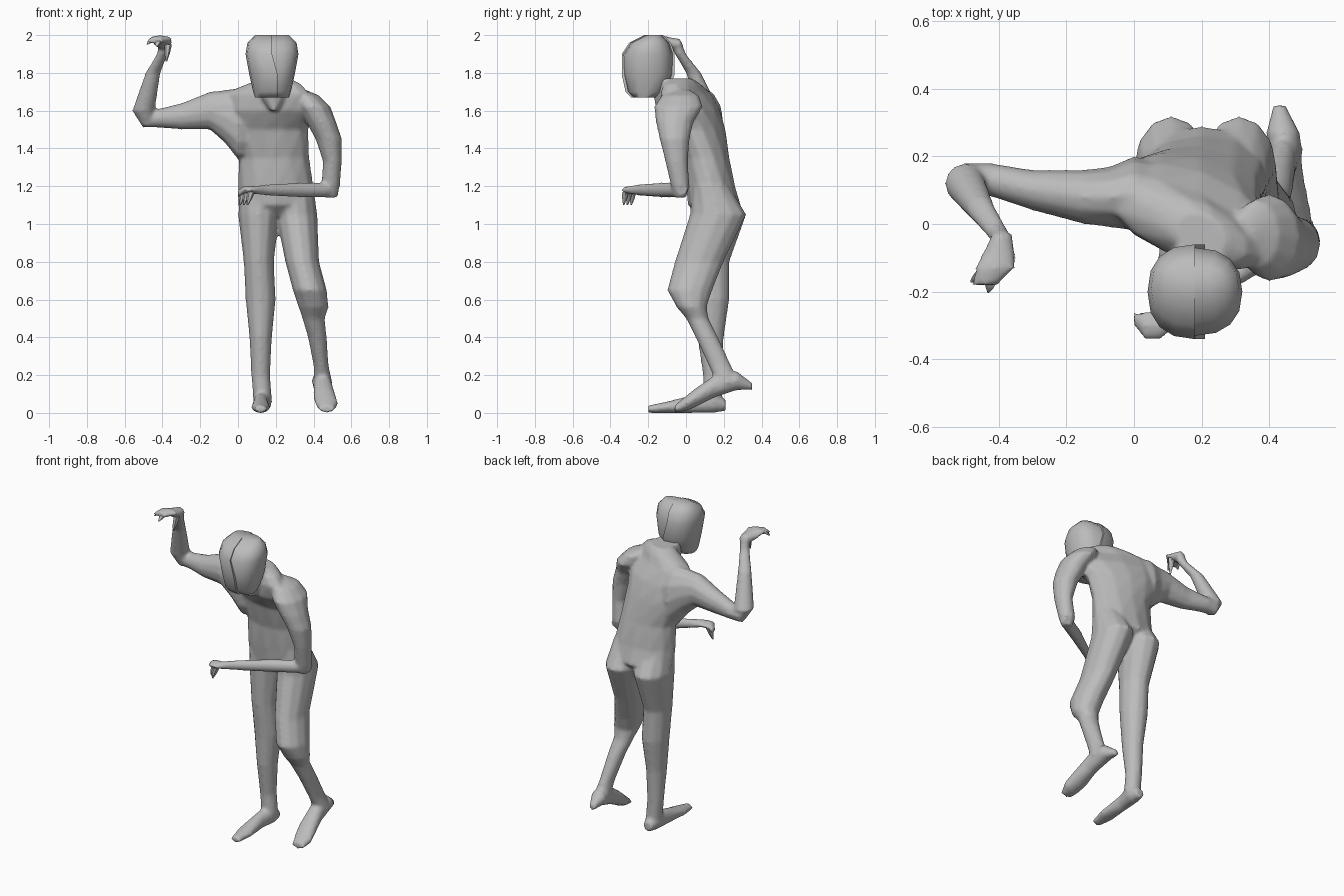
import bpy
import bmesh
from math import sin, cos, pi, radians
from mathutils import Matrix, Vector

if "Cube" in bpy.data.objects:
    bpy.data.objects.remove(bpy.data.objects["Cube"], do_unlink=True)

# Single plain clay colour
clay = bpy.data.materials.new("clay_grey")
clay.use_nodes = True
colour = (.5, .5, .5, 1)
clay.diffuse_color = colour
clay.node_tree.nodes["Principled BSDF"].inputs["Base Color"].default_value = colour

# Directions spanning a ring for each loft axis
right, back, up = Matrix.Identity(3)
SPAN = {"x": (back, up), "y": (right, up), "z": (right, back)}


def rounded(value, power):
    """Signed power, used to make a ring boxier than an ellipse."""
    return abs(value) ** power * (1 if value >= 0 else -1)


def loft(name, axis, rings, sides=12, power=1, start=0, sweep=2 * pi, twist=0):
    """Skin a row of rings, each (x, y, z, radius) with an optional second radius.

    Twist turns the rings about the vertical, in degrees per unit above the waist.
    """
    u, v = SPAN[axis]
    steps = sides if sweep > pi else sides - 1
    bm = bmesh.new()
    loops = []
    for x, y, z, radius, *other in rings:
        depth = other[0] if other else radius
        turn = Matrix.Rotation(radians(twist * max(0, z - 1.2)), 3, "Z")
        loop = []
        for i in range(sides):
            angle = start + sweep * i / steps
            offset = u * radius * rounded(cos(angle), power)
            offset += v * depth * rounded(sin(angle), power)
            loop.append(bm.verts.new(Vector((x, y, z)) + turn @ offset))
        loops.append(loop)
    for low, high in zip(loops, loops[1:]):
        for i in range(sides):
            j = (i + 1) % sides
            bm.faces.new((low[i], low[j], high[j], high[i]))
    bm.faces.new(loops[0])
    bm.faces.new(loops[-1])
    bmesh.ops.recalc_face_normals(bm, faces=bm.faces)
    mesh = bpy.data.meshes.new(name)
    bm.to_mesh(mesh)
    bm.free()
    mesh.materials.append(clay)
    obj = bpy.data.objects.new(name, mesh)
    bpy.context.collection.objects.link(obj)
    bpy.ops.object.select_all(action="DESELECT")
    obj.select_set(True)
    bpy.context.view_layer.objects.active = obj
    bpy.ops.object.shade_smooth_by_angle(angle=radians(55))
    return obj


def finger(name, base, tip):
    """Short tapering claw-like finger."""
    base, tip = Vector(base), Vector(tip)
    middle = (base + tip) / 2
    loft(name, "z", [(*base, .02), (*middle, .015), (*tip, .004)], sides=6)


# Head in two halves; the face seam steps sideways below the brow
head_profile = [
    (-.22, 1.67, .09, .07),
    (-.21, 1.7, .1, .11),
    (-.2, 1.79, .12, .14),
    (-.2, 1.9, .14, .14),
    (-.19, 1.96, .13, .11),
    (-.17, 2, .09, .05),
]
for side, start, shift, inset in (("right", pi / 2, .03, 0), ("left", -pi / 2, 0, .01)):
    rings = []
    for y, z, width, depth in head_profile:
        step = shift if z < 1.85 else 0
        rings.append((.18 + step, y, z, width + step, depth - inset))
    loft(f"head_{side}_half", "z", rings, sides=9, power=.85, start=start, sweep=pi)

# Claw fingers of the raised right hand and the drooping left hand
finger("right_index_finger", (-.42, -.16, 1.97), (-.43, -.2, 1.94))
finger("right_outer_finger", (-.45, -.15, 1.98), (-.48, -.17, 1.95))
finger("right_thumb", (-.37, -.1, 1.95), (-.38, -.12, 1.86))
for i, label in enumerate(("index", "middle", "outer")):
    x, y = .03 + i / 50, -.28 - i / 50
    finger(f"left_{label}_finger", (x, y, 1.17), (x - .02, y - .01, 1.1))

# Torso, twisted so that the left shoulder comes forward
torso = loft("torso", "z", [
    (.2, .15, 1.04, .14, .08),
    (.2, .15, 1.1, .2, .14),
    (.2, .13, 1.2, .2, .13),
    (.19, .11, 1.35, .19, .12),
    (.16, .08, 1.5, .22, .12),
    (.16, .03, 1.6, .26, .13),
    (.15, 0, 1.69, .25, .1),
    (.19, -.02, 1.74, .16, .08),
    (.2, -.03, 1.77, .08, .06),
], twist=-50)
neck = loft("neck", "z", [
    (.19, -.13, 1.6, .02, .03),
    (.19, -.1, 1.67, .07),
    (.19, -.12, 1.77, .08),
])

# Raised right arm
right_upper_arm = loft("right_upper_arm", "x", [
    (.14, .1, 1.5, .07, .15),
    (0, .09, 1.53, .11, .19),
    (-.07, .08, 1.57, .09, .14),
    (-.15, .08, 1.6, .08, .1),
    (-.3, .1, 1.57, .06, .07),
    (-.42, .13, 1.56, .05),
    (-.5, .14, 1.56, .04, .05),
    (-.54, .13, 1.59, .02),
])
right_forearm = loft("right_forearm", "z", [
    (-.48, .13, 1.52, .03),
    (-.5, .12, 1.6, .06),
    (-.45, .04, 1.8, .04),
    (-.4, -.03, 1.9, .03),
    (-.39, -.05, 1.96, .03),
])
right_palm = loft("right_palm", "y", [
    (-.39, -.03, 1.95, .03),
    (-.4, -.09, 1.96, .05, .03),
    (-.41, -.13, 1.98, .06, .02),
    (-.44, -.18, 1.97, .04, .02),
])

# Left arm, folded across the waist
left_upper_arm = loft("left_upper_arm", "z", [
    (.49, -.03, 1.14, .03),
    (.49, -.03, 1.2, .05),
    (.5, -.05, 1.33, .05, .06),
    (.48, -.06, 1.45, .07, .08),
    (.44, -.06, 1.54, .08, .1),
    (.4, -.04, 1.62, .09, .13),
    (.36, -.03, 1.68, .07, .1),
    (.32, -.02, 1.71, .04),
])
left_forearm = loft("left_forearm", "x", [
    (.53, -.02, 1.18, .03),
    (.47, -.05, 1.18, .04),
    (.33, -.13, 1.18, .04),
    (.15, -.25, 1.18, .03),
    (.08, -.3, 1.18, .04, .02),
    (.03, -.3, 1.18, .04, .02),
    (0, -.28, 1.16, .02),
])

# Straight right leg
right_leg = loft("right_leg", "z", [
    (.12, .13, 1.2, .1),
    (.11, .17, 1.05, .11, .15),
    (.11, .13, .8, .08, .1),
    (.12, .14, .6, .08, .09),
    (.12, .13, .4, .06, .07),
    (.12, .14, .2, .05),
    (.13, .14, .08, .05),
])
right_foot = loft("right_foot", "y", [
    (.13, .21, .04, .03),
    (.13, .15, .06, .05, .06),
    (.12, .05, .05, .04, .05),
    (.12, -.1, .03, .05, .03),
    (.12, -.2, .02, .03, .02),
])

# Bent left leg with the heel raised
left_leg = loft("left_leg", "z", [
    (.3, .13, 1.2, .1),
    (.31, .17, 1.05, .11, .15),
    (.34, .07, .8, .09, .13),
    (.38, .02, .65, .09, .12),
    (.4, .03, .56, .08),
    (.4, .06, .5, .06),
    (.42, .11, .4, .05, .06),
    (.44, .18, .25, .04, .06),
    (.45, .22, .16, .05, .06),
])
left_foot = loft("left_foot", "y", [
    (.43, .35, .14, .02),
    (.44, .27, .17, .05),
    (.45, .15, .14, .05, .06),
    (.46, .05, .08, .06, .05),
    (.47, 0, .05, .06, .04),
    (.47, -.06, .02, .04, .02),
])

# Fuse everything but head and fingers into one blended skin
bpy.ops.object.select_all(action="DESELECT")
for part in (torso, neck, right_upper_arm, right_forearm, right_palm, left_upper_arm,
             left_forearm, right_leg, right_foot, left_leg, left_foot):
    part.select_set(True)
bpy.context.view_layer.objects.active = torso
bpy.ops.object.join()
torso.name = "body"
fuse = torso.modifiers.new("fuse", "REMESH")
fuse.mode = "VOXEL"
fuse.voxel_size = .01
fuse.use_smooth_shade = True
blend = torso.modifiers.new("blend", "SMOOTH")
blend.iterations = 8
